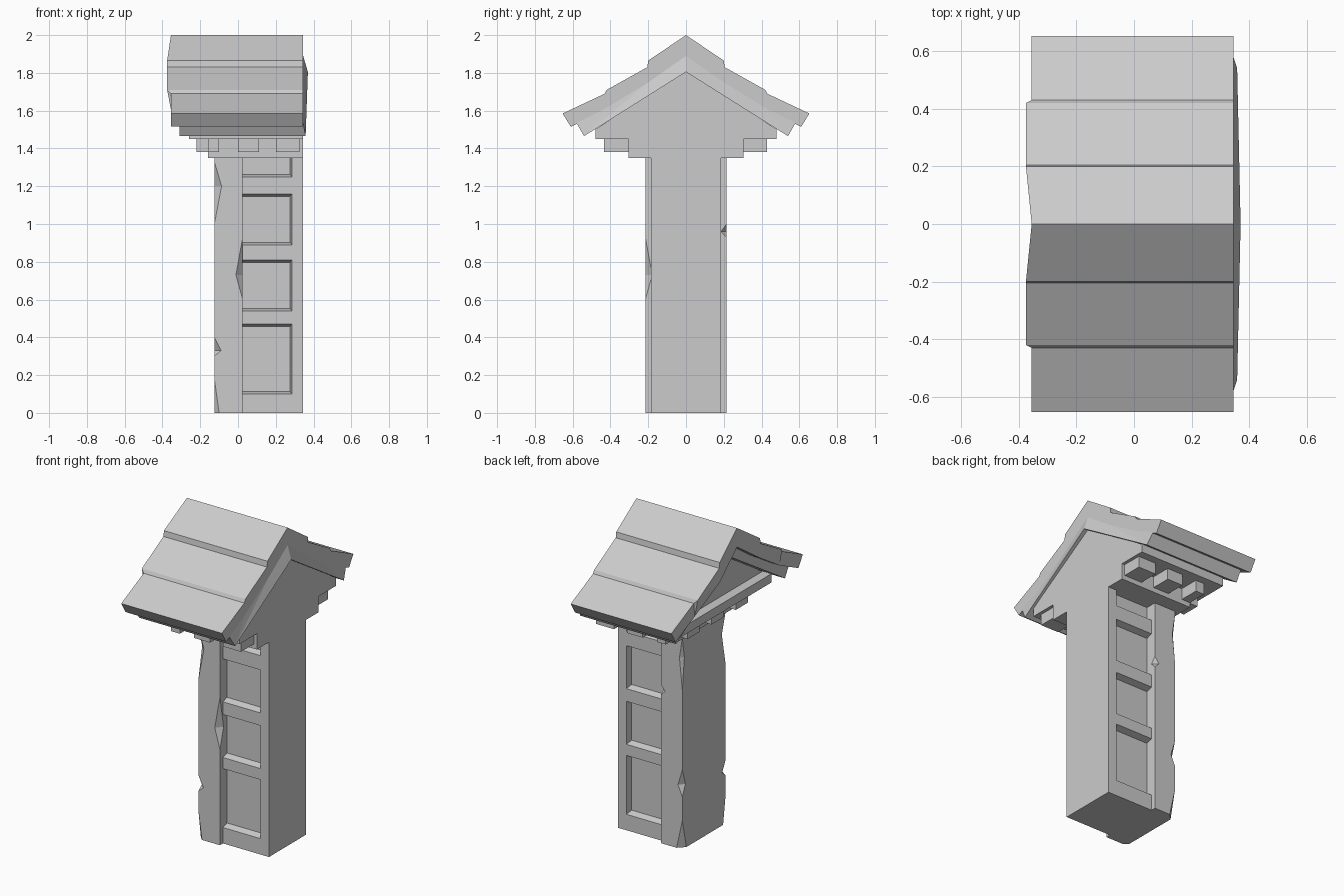
import bpy
import bmesh

cube = bpy.data.objects.get("Cube")
if cube:
    bpy.data.objects.remove(cube)

stone = bpy.data.materials.new("grey stone")
stone.use_nodes = True
GREY = (0.6, 0.6, 0.6, 1)
stone.diffuse_color = GREY
stone.node_tree.nodes["Principled BSDF"].inputs["Base Color"].default_value = GREY

XR = 0.345          # flush right-hand plane
TOP = 1.35          # top of the shaft


def loft(name, rings):
    """Skin matching rings of points and cap both ends."""
    bm = bmesh.new()
    loops = [[bm.verts.new(p) for p in ring] for ring in rings]
    n = len(loops[0])
    for a, b in zip(loops, loops[1:]):
        for i in range(n):
            j = (i + 1) % n
            bm.faces.new((a[i], a[j], b[j], b[i]))
    bm.faces.new(loops[0])
    bm.faces.new(loops[-1])
    bmesh.ops.remove_doubles(bm, verts=bm.verts, dist=0.0005)
    bmesh.ops.triangulate(bm, faces=[f for f in bm.faces if len(f.verts) > 3])
    bmesh.ops.recalc_face_normals(bm, faces=bm.faces)
    bmesh.ops.dissolve_limit(bm, angle_limit=0.01, verts=bm.verts, edges=bm.edges)
    mesh = bpy.data.meshes.new(name)
    bm.to_mesh(mesh)
    bm.free()
    mesh.materials.append(stone)
    ob = bpy.data.objects.new(name, mesh)
    bpy.context.collection.objects.link(ob)
    return ob


def prism(name, profile, x0, x1, bump0=None, bump1=None):
    """Extrude a (y, z) profile along x; bumps shift single end points."""
    ends = ((x0, bump0 or {}), (x1, bump1 or {}))
    return loft(name, [[(x + bump.get(i, 0), y, z) for i, (y, z) in enumerate(profile)]
                       for x, bump in ends])


def box(name, x, y, z):
    prism(name, [(y[0], z[0]), (y[1], z[0]), (y[1], z[1]), (y[0], z[1])], *x)


def gable(half_top, half_under):
    """Mirror top and underside lines (ridge first) into a closed profile."""
    right = half_top + half_under[::-1]
    left = [(-y, z) for y, z in (half_under[:0:-1] and half_under[1:] + half_top[:0:-1])]
    return right + left


# Shaft core behind the panels
box("shaft_core", (-0.1, XR), (-0.145, 0.145), (0, TOP))

# Panel frames: splayed rails and an outer stile, front and back
rails = [(0, 0.1), (0.47, 0.54), (0.81, 0.89), (1.16, 1.25)]
for side, label in ((-1, "front"), (1, "back")):
    for k, (low, high) in enumerate(rails):
        under = max(low - 0.015, 0)
        prism(f"{label}_rail_{k + 1}",
              [(side * 0.14, under), (side * 0.185, low),
               (side * 0.185, high), (side * 0.14, high + 0.015)], 0, 0.3)
    stile = [(0.275, 0.14), (0.285, 0.185), (XR, 0.185), (XR, 0.14)]
    loft(f"{label}_stile", [[(x, side * y, z) for x, y in stile] for z in (0, TOP)])

# Raised pillar with chipped corners: height -> chip size
corners = [(-0.125, -0.215), (0.025, -0.215), (0.025, 0.215), (-0.125, 0.215)]
chips = [{0: 0.025, 0.33: 0.035, 1.2: 0.038},
         {0.73: 0.036},
         {0.96: 0.03},
         {0: 0.04, 0.4: 0.03, 1.2: 0.02}]
rings = []
for z in (0, 0.18, 0.3, 0.33, 0.4, 0.5, 0.6, 0.73, 0.93, 0.96, 1.0, 1.2, 1.33, TOP):
    ring = []
    for k, (x, y) in enumerate(corners):
        c = chips[k].get(z, 0)
        sx = 1 if x < 0 else -1
        sy = 1 if y < 0 else -1
        pair = [(x + sx * c, y, z), (x, y + sy * c, z)]
        ring += pair if k % 2 else pair[::-1]
    rings.append(ring)
loft("chipped_pillar", rings)

# Capital slab and bracket blocks
box("capital_slab", (-0.16, XR), (-0.305, 0.305), (TOP, 1.455))
for k, (x0, x1) in enumerate([(-0.16, -0.1), (0, 0.11), (0.2, 0.325)]):
    box(f"front_bracket_{k + 1}", (x0, x1), (-0.435, -0.29), (1.38, 1.455))
    box(f"back_bracket_{k + 1}", (x0, x1), (0.29, 0.43), (1.38, 1.455))
for k, y in enumerate((-0.24, 0, 0.24)):
    box(f"side_bracket_{k + 1}", (-0.22, -0.15), (y - 0.06, y + 0.06), (1.38, 1.455))

# Gable wall, recessed above its ledge on the left
box("gable_ledge", (-0.26, XR), (-0.48, 0.48), (1.45, 1.505))
prism("gable_wall", [(-0.48, 1.5), (0.48, 1.5), (0, 1.82)], -0.2, XR)

# Roof: stepped outer covering over an inner lining
outer_top = [(0, 2), (0.2, 1.865), (0.205, 1.83), (0.42, 1.71), (0.43, 1.69), (0.653, 1.585)]
outer_under = [(0, 1.88), (0.2, 1.74), (0.42, 1.605), (0.61, 1.515)]
outer = gable(outer_top, outer_under)
worn = {i: -0.02 for i, (y, z) in enumerate(outer) if 0.1 < abs(y) < 0.425 and z > 1.7}
prism("outer_roof", outer, -0.355, XR, worn)

inner_top = [(0, 1.89), (0.2, 1.75), (0.42, 1.615), (0.58, 1.535)]
inner_under = [(0, 1.805), (0.54, 1.465)]
inner = gable(inner_top, inner_under)
flare = {i: 0.025 if y == 0 else 0.013
         for i, (y, z) in enumerate(inner) if (y, z) == inner_under[0] or z < 1.5}
prism("roof_lining", inner, -0.31, XR, None, flare)
